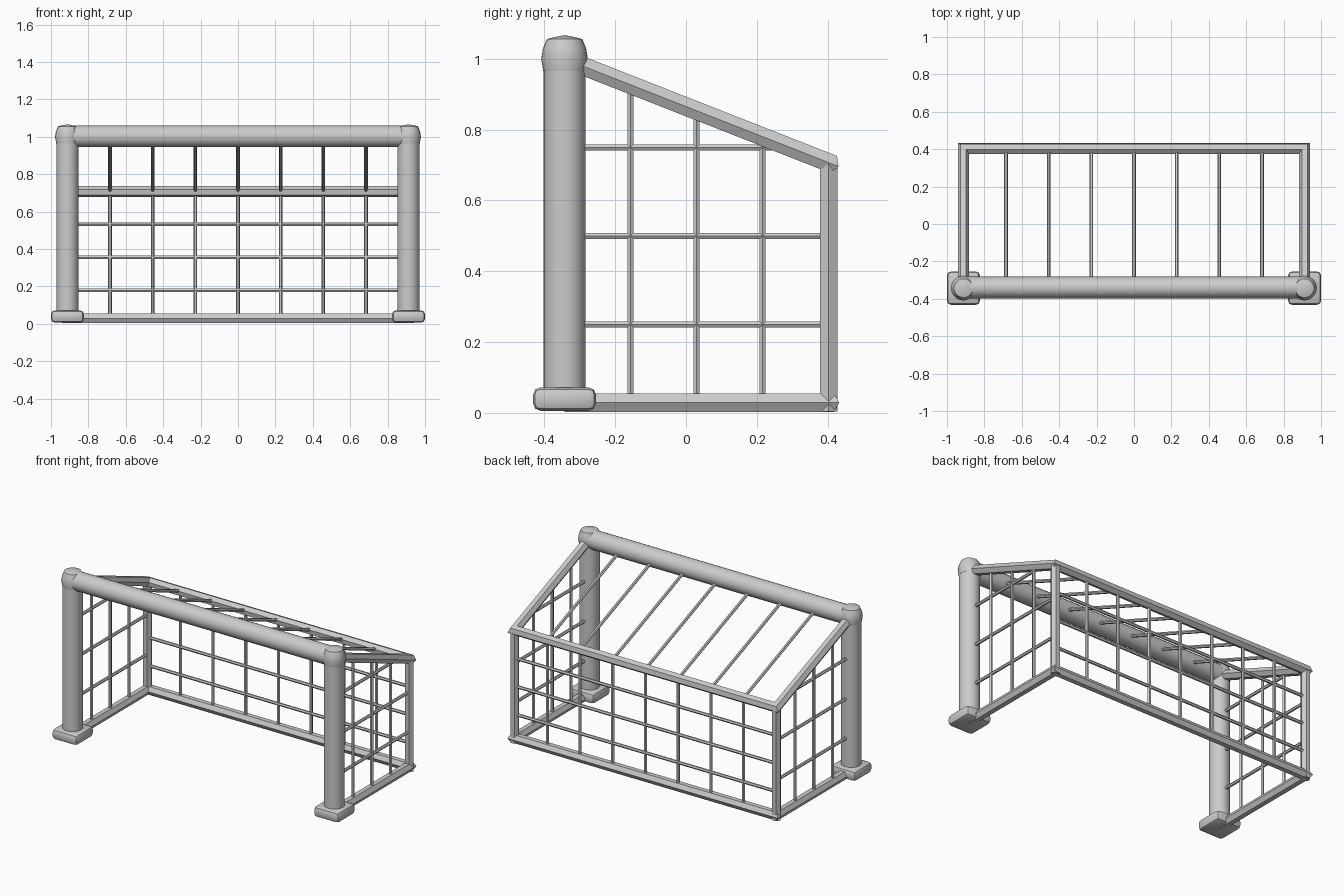
import bpy, bmesh, math
from mathutils import Vector, Matrix

if "Cube" in bpy.data.objects:
    bpy.data.objects.remove(bpy.data.objects["Cube"])

HX, FY, BY = 0.912, -0.343, 0.403      # half width, front and back planes
TOP, BACK, LOW = 1.0, 0.707, 0.029     # crossbar, rear rail and ground rail heights


def finish(name, bm, smooth=None):
    bmesh.ops.recalc_face_normals(bm, faces=bm.faces)
    me = bpy.data.meshes.new(name)
    bm.to_mesh(me)
    bm.free()
    ob = bpy.data.objects.new(name, me)
    bpy.context.collection.objects.link(ob)
    if smooth:
        bpy.ops.object.select_all(action='DESELECT')
        ob.select_set(True)
        bpy.context.view_layer.objects.active = ob
        bpy.ops.object.shade_smooth_by_angle(angle=math.radians(smooth))
    return ob


def sweep(bm, pts, r, sides=6):
    """Polygonal tube along an open path with mitred corners."""
    pts = [Vector(p) for p in pts]
    dirs = [(b - a).normalized() for a, b in zip(pts, pts[1:])]
    d = dirs[0]
    up = Vector((0, 0, 1)) if abs(d.z) < 0.9 else Vector((0, 1, 0))
    u = d.cross(up).normalized()
    v = u.cross(d)
    ring = [pts[0] + r * (math.cos(a) * u + math.sin(a) * v)
            for a in (2 * math.pi * k / sides for k in range(sides))]
    rings = [[bm.verts.new(p) for p in ring]]
    for i in range(1, len(pts)):
        d = dirs[i - 1]
        n = (d + dirs[i]).normalized() if i < len(dirs) else d
        ring = [p + d * ((pts[i] - p).dot(n) / d.dot(n)) for p in ring]
        rings.append([bm.verts.new(p) for p in ring])
    for a, b in zip(rings, rings[1:]):
        for k in range(sides):
            bm.faces.new((a[k], a[(k + 1) % sides], b[(k + 1) % sides], b[k]))
    bm.faces.new(rings[0])
    bm.faces.new(rings[-1])


def tube(name, pts, r, sides=6, smooth=None):
    bm = bmesh.new()
    sweep(bm, pts, r, sides)
    return finish(name, bm, smooth)


def lathe(name, profile, x, y, sides=20):
    bm = bmesh.new()
    vs = [bm.verts.new((rad, 0, z)) for rad, z in profile]
    es = [bm.edges.new(p) for p in zip(vs, vs[1:])]
    bmesh.ops.spin(bm, geom=vs + es, cent=(0, 0, 0), axis=(0, 0, 1),
                   angle=2 * math.pi, steps=sides, use_duplicate=False)
    bmesh.ops.remove_doubles(bm, verts=bm.verts, dist=1e-5)
    bmesh.ops.translate(bm, verts=bm.verts, vec=(x, y, 0))
    return finish(name, bm, 30)


def slope_y(z):
    return FY + (BY - FY) * (TOP - z) / (TOP - BACK)


def slope_z(y):
    return TOP + (BACK - TOP) * (y - FY) / (BY - FY)


# Front crossbar
tube("crossbar", [(-HX, -0.34, TOP + 0.002), (HX, -0.34, TOP + 0.002)], 0.058, 20, 30)

for s, side in ((-1, "left"), (1, "right")):
    x = s * HX
    # Front post with its cap and foot
    tube(side + "_post", [(x, FY, 0.03), (x, FY, 0.99)], 0.059, 20, 30)
    lathe(side + "_post_cap", [(0, 0.965), (0.06, 0.965), (0.066, 1.0), (0.061, 1.03),
                               (0.05, 1.056), (0.03, 1.061), (0, 1.067)], x, FY)
    bm = bmesh.new()
    bmesh.ops.create_cube(bm, size=1, matrix=Matrix.Translation((x, FY, 0.039))
                          @ Matrix.Diagonal((0.176, 0.178, 0.066, 1)))
    bmesh.ops.bevel(bm, geom=bm.edges[:], offset=0.021, segments=2,
                    profile=0.5, affect='EDGES')
    finish(side + "_foot", bm, 40)
    # Rear upright
    tube(side + "_rear_upright", [(x, BY, 0.004), (x, BY, BACK)], 0.028)

    # Side net
    bm = bmesh.new()
    for k in (1, 2, 3):
        y = FY + (BY - FY) * k / 4
        sweep(bm, [(x, y, LOW), (x, y, slope_z(y))], 0.01)
        z = TOP * k / 4
        sweep(bm, [(x, FY, z), (x, min(BY, slope_y(z)), z)], 0.01)
    finish(side + "_side_net", bm)

# Ground rail and sloping top rail, each one mitred U
for name, zf, zb in (("ground_rail", LOW, LOW), ("top_rail", TOP, BACK)):
    tube(name, [(-HX, FY, zf), (-HX, BY, zb), (HX, BY, zb), (HX, FY, zf)], 0.03)

# Back net and roof bars
back, roof = bmesh.new(), bmesh.new()
for k in range(1, 8):
    x = -HX + 2 * HX * k / 8
    sweep(back, [(x, BY, LOW), (x, BY, BACK)], 0.01)
    sweep(roof, [(x, FY, TOP), (x, BY, BACK)], 0.01)
for k in (1, 2, 3):
    z = 0.002 + BACK * k / 4
    sweep(back, [(-HX, BY, z), (HX, BY, z)], 0.01)
finish("back_net", back)
finish("roof_bars", roof)
